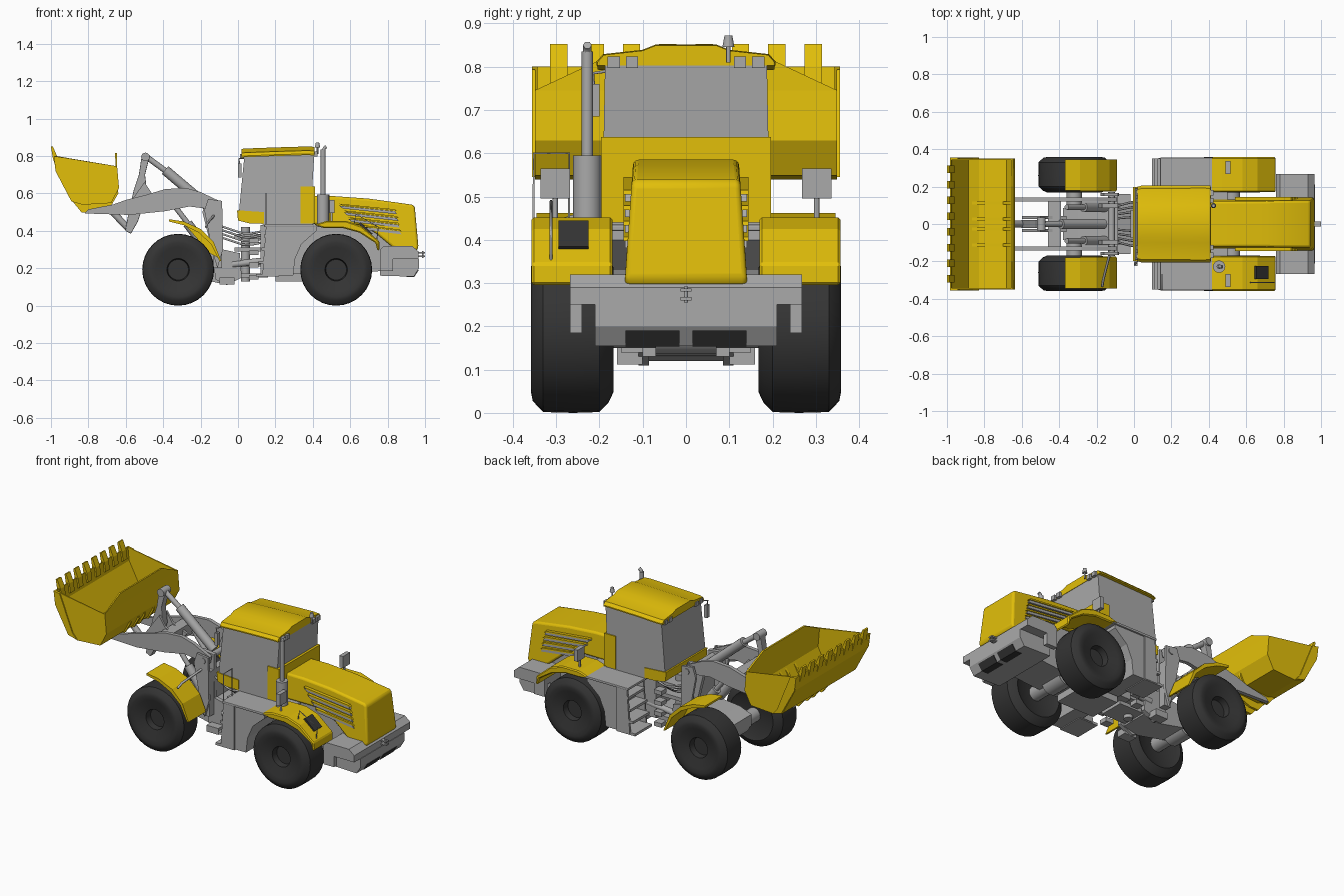
import bpy, bmesh, math
from mathutils import Vector

if "Cube" in bpy.data.objects:
    bpy.data.objects.remove(bpy.data.objects["Cube"])


def material(name, rgb):
    m = bpy.data.materials.new(name)
    m.diffuse_color = (*rgb, 1)
    m.use_nodes = True
    m.node_tree.nodes["Principled BSDF"].inputs["Base Color"].default_value = m.diffuse_color
    return m


YELLOW = material("yellow_paint", (0.76, 0.52, 0.003))
DARK = material("dark_rubber", (0.035, 0.035, 0.035))
GREY = material("grey_paint", (0.4, 0.4, 0.4))


def finish(name, bm, mat=None, mirror=False, bevel=0, smooth=False, thick=0, segs=2):
    bmesh.ops.recalc_face_normals(bm, faces=bm.faces)
    me = bpy.data.meshes.new(name)
    bm.to_mesh(me)
    bm.free()
    ob = bpy.data.objects.new(name, me)
    bpy.context.collection.objects.link(ob)
    me.materials.append(mat or GREY)
    if thick:
        s = ob.modifiers.new("solid", 'SOLIDIFY')
        s.thickness, s.offset = thick, 0
    if bevel:
        b = ob.modifiers.new("bevel", 'BEVEL')
        b.width, b.segments, b.limit_method = bevel, segs, 'ANGLE'
    if mirror:
        ob.modifiers.new("mirror", 'MIRROR').use_axis = (False, True, False)
    if smooth:
        bpy.context.view_layer.objects.active = ob
        ob.select_set(True)
        bpy.ops.object.shade_smooth_by_angle(angle=math.radians(35))
        ob.select_set(False)
    return ob


def prism(name, pts, y0, y1, mat=None, taper=None, **kw):
    """Extrude an x-z profile from y0 to y1; taper(x, z) scales y."""
    bm = bmesh.new()
    f = taper or (lambda x, z: 1)
    a, b = [[bm.verts.new((x, y * f(x, z), z)) for x, z in pts] for y in (y0, y1)]
    bm.faces.new(a)
    bm.faces.new(b)
    for i in range(len(pts)):
        j = (i + 1) % len(pts)
        bm.faces.new((a[i], a[j], b[j], b[i]))
    return finish(name, bm, mat, **kw)


def box(name, x0, x1, y0, y1, z0, z1, mat=None, **kw):
    return prism(name, [(x0, z0), (x1, z0), (x1, z1), (x0, z1)], y0, y1, mat, **kw)


def rod(name, p, q, r, mat=None, r2=None, n=16, mirror=False):
    p, q = Vector(p), Vector(q)
    bm = bmesh.new()
    bmesh.ops.create_cone(bm, cap_ends=True, segments=n, radius1=r,
                          radius2=r if r2 is None else r2, depth=(q - p).length)
    bm.transform((q - p).to_track_quat('Z', 'Y').to_matrix().to_4x4())
    bmesh.ops.translate(bm, vec=(p + q) / 2, verts=bm.verts)
    return finish(name, bm, mat, mirror=mirror, smooth=True)


def pipe(name, pts, r, mat=None, smooth_path=False):
    cu = bpy.data.curves.new(name, 'CURVE')
    cu.dimensions, cu.bevel_depth, cu.bevel_resolution, cu.use_fill_caps = '3D', r, 1, True
    s = cu.splines.new('NURBS' if smooth_path else 'POLY')
    s.points.add(len(pts) - 1)
    for sp, p in zip(s.points, pts):
        sp.co = (*p, 1)
    if smooth_path:
        s.use_endpoint_u, s.order_u = True, 3
    ob = bpy.data.objects.new(name, cu)
    bpy.context.collection.objects.link(ob)
    cu.materials.append(mat or GREY)


# Wheels: lathed tyre with recessed hub
def wheel(name, cx, n=32):
    prof = [(0, .20), (.12, .18), (.145, .168), (.17, .18), (.19, .20), (.192, .26), (.19, .33),
            (.165, .354), (.145, .358), (.12, .352), (.06, .337), (.055, .30), (0, .30)]
    bm = bmesh.new()
    vs = [bm.verts.new((cx + r, y, .192)) for r, y in prof]
    es = [bm.edges.new(e) for e in zip(vs, vs[1:])]
    bmesh.ops.spin(bm, geom=vs + es, cent=(cx, 0, .192), axis=(0, 1, 0),
                   angle=math.tau, steps=n, use_merge=True)
    bmesh.ops.remove_doubles(bm, verts=bm.verts, dist=1e-4)
    finish(name, bm, DARK, mirror=True, smooth=True)
    rod(name + "_axle", (cx, -.21, .192), (cx, .21, .192), .042)
    rod(name + "_differential", (cx, -.07, .192), (cx, .07, .192), .06)


wheel("front_wheel", -.32)
wheel("rear_wheel", .525)

# Bucket: bent sheet, side plates, spill guard and teeth
bm = bmesh.new()
shell = [(-.98, .80), (-.972, .72), (-.888, .56), (-.83, .543), (-.68, .552), (-.64, .63), (-.65, .745)]
L, R = [[bm.verts.new((x, y, z)) for x, z in shell] for y in (-.346, .346)]
for i in range(len(shell) - 1):
    bm.faces.new((L[i], L[i + 1], R[i + 1], R[i]))
bm.faces.new(L)
bm.faces.new(R)
guard = [bm.verts.new((-.653, y, .815)) for y in (-.2, .2)]
bm.faces.new((L[-1], guard[0], guard[1], R[-1]))
finish("bucket", bm, YELLOW, thick=.01)
prism("bucket_side_wear_plate", [(-.985, .8), (-.945, .793), (-.86, .58), (-.83, .545), (-.888, .56), (-.975, .72)],
      .343, .356, YELLOW, mirror=True)
for i in range(4):
    y = .042 + i * .084
    prism("bucket_tooth", [(-.975, .74), (-.96, .745), (-.968, .80), (-.99, .852), (-1, .85), (-.99, .79)],
          y - .02, y + .02, YELLOW, mirror=True)
for y in (.02, .105):
    prism("bucket_hinge", [(-.885, .558), (-.7, .555), (-.642, .63), (-.64, .6), (-.675, .54), (-.78, .5), (-.835, .497)],
          y, y + .014, YELLOW, mirror=True)

# Loader arms, bell crank, link and hydraulics
prism("loader_arm", [(-.8, .515), (-.67, .54), (-.6, .565), (-.5, .59), (-.39, .623), (-.28, .63), (-.2, .607),
                     (-.09, .555), (-.1, .51), (-.26, .53), (-.39, .505), (-.58, .485), (-.82, .493)],
      .119, .142, mirror=True)
box("arm_crossbeam", -.46, -.39, -.12, .12, .52, .59)
prism("crossbeam_bracket", [(-.6, .52), (-.5, .66), (-.46, .6), (-.36, .56), (-.4, .52)], .028, .042, mirror=True)
prism("bell_crank", [(-.515, .8), (-.495, .815), (-.472, .8), (-.497, .7), (-.485, .6), (-.535, .45), (-.572, .385),
                     (-.603, .4), (-.585, .5), (-.557, .62), (-.53, .7)], -.022, .022, bevel=.004)
rod("bucket_link", (-.585, .0, .412), (-.7, 0, .53), .018)
rod("tilt_cylinder", (-.39, 0, .725), (-.16, 0, .53), .027)
rod("tilt_piston", (-.495, 0, .80), (-.38, 0, .715), .015)
rod("crank_pin", (-.495, -.035, .795), (-.495, .035, .795), .023)
rod("lift_cylinder", (-.27, .09, .44), (-.12, .09, .24), .026, mirror=True)
rod("lift_piston", (-.36, .09, .56), (-.26, .09, .43), .014, mirror=True)
rod("arm_pivot_pin", (-.12, -.17, .535), (-.12, .17, .535), .018)

# Front frame and arm tower
prism("arm_tower", [(-.19, .50), (-.17, .57), (-.085, .56), (-.08, .3), (.01, .28), (.02, .15), (-.06, .11),
                    (-.12, .14), (-.14, .3)], .085, .11, mirror=True)
prism("tower_outer_plate", [(-.18, .51), (-.16, .57), (-.085, .56), (-.08, .3), (-.11, .2), (-.14, .3)],
      .15, .165, mirror=True)
box("tower_back", -.13, -.085, -.15, .15, .2, .47)
prism("front_frame", [(-.38, .18), (-.38, .25), (-.3, .28), (-.1, .3), (.0, .26), (.0, .14), (-.1, .12)], -.085, .085)
box("front_bottom_guard", -.1, -.02, .10, .16, .112, .15, mirror=True)

# Front fenders
prism("front_fender", [(-.37, .45), (-.37, .462), (-.29, .45), (-.2, .41), (-.13, .34), (-.09, .24), (-.1, .24),
                       (-.145, .33), (-.21, .39), (-.29, .43)], .18, .345, YELLOW, mirror=True)
prism("fender_inner_skirt", [(-.29, .44), (-.2, .4), (-.13, .33), (-.095, .25), (-.15, .28), (-.22, .36)],
      .175, .185, YELLOW, mirror=True)
pipe("fender_grab_bar", [(-.13, -.16, .48), (-.165, -.3, .44), (-.17, -.335, .42)], .007)

# Articulation joint, rear frame and hoses
for z in (.15, .21, .29, .36):
    box("articulation_plate", -.02, .16, -.075, .075, z, z + .022)
rod("articulation_pin", (.04, 0, .13), (.04, 0, .42), .025)
rod("steering_cylinder", (-.03, .1, .22), (.22, .1, .25), .018, mirror=True)
prism("rear_frame", [(.12, .17), (.12, .43), (.8, .43), (.92, .32), (.92, .2), (.6, .17)], -.115, .115)
box("belly_pan", .2, .45, -.1, .1, .13, .17)
for i in range(4):
    for s in (-1, 1):
        y, z = s * (.03 + .022 * i), .345 + .02 * i
        pipe("hydraulic_hose", [(-.09, y, z + .02), (-.03, y * 1.2, z), (.06, y * 1.3, z - .03), (.15, y, z)],
             .006, None, True)
    box("joint_clamp", .06, .11, .1, .15, .14 + .065 * i, .165 + .065 * i, mirror=True)

# Side tanks with boarding steps and platform
prism("side_tank", [(.2, .16), (.295, .16), (.305, .25), (.34, .33), (.42, .40), (.42, .425), (.2, .425)],
      .11, .345, mirror=True)
prism("step_side_wall", [(.13, .16), (.22, .16), (.22, .43), (.15, .43)], .338, .352, mirror=True)
prism("step_inner_wall", [(.13, .16), (.22, .16), (.22, .43), (.15, .43)], .185, .195, mirror=True)
for i in range(4):
    box("boarding_step", .095 + .015 * i, .22, .19, .35, .155 + .07 * i, .17 + .07 * i, mirror=True)
box("side_platform", .14, .5, .11, .355, .42, .435, mirror=True, bevel=.004)

# Rear fenders
prism("rear_fender", [(.4, .43), (.47, .452), (.58, .452), (.66, .425), (.755, .345), (.757, .295), (.745, .295),
                      (.735, .335), (.65, .39), (.56, .415), (.46, .415)], .17, .357, YELLOW, mirror=True,
      bevel=.014, segs=1)
prism("fender_light", [(.645, .437), (.655, .445), (.72, .385), (.71, .375)], -.295, -.225, DARK)
pipe("fender_rail", [(.74, -.312, .33), (.75, -.312, .42), (.63, -.312, .49), (.62, -.312, .43)], .003)
box("rear_mirror", .49, .515, .268, .336, .495, .565, mirror=True)
rod("rear_mirror_post", (.5, .302, .43), (.5, .302, .5), .006, mirror=True)

# Cab with yellow trim and crowned roof
narrow = lambda x, z: 1 - .03 * max(0, (z - .5) / .3)
prism("cab", [(.005, .5), (.14, .43), (.4, .43), (.395, .6), (.408, .81), (.035, .81)], -.193, .193, taper=narrow)
prism("cab_front_trim", [(-.005, .51), (.0, .455), (.06, .44), (.14, .438), (.14, .5)], -.197, .197, YELLOW)
prism("cab_rear_trim", [(.335, .44), (.412, .44), (.412, .637), (.335, .637)], -.197, .197, YELLOW)
bm = bmesh.new()
sec = [(-.205, .80), (-.205, .807), (-.19, .824), (-.1, .834), (-.07, .846), (.07, .846), (.1, .834),
       (.19, .824), (.205, .807), (.205, .80)]
rings = []
for x, s, dz in ((.018, .97, -.008), (.04, 1, -.006), (.2, 1, 0), (.37, 1.01, .005), (.41, 1, .003)):
    rings.append([bm.verts.new((x, y * s, z + dz)) for y, z in sec])
for a, b in zip(rings, rings[1:]):
    for i in range(len(sec)):
        j = (i + 1) % len(sec)
        bm.faces.new((a[i], a[j], b[j], b[i]))
bm.faces.new(rings[0])
bm.faces.new(rings[-1])
finish("cab_roof", bm, YELLOW, smooth=True)
for y in (.125, .167):
    box("rear_work_light", .405, .425, y - .014, y + .014, .797, .823, mirror=True)
    box("front_work_light", .012, .035, y - .014, y + .014, .785, .81, mirror=True)
rod("beacon_stem", (.425, .098, .81), (.425, .098, .85), .005)
rod("beacon", (.425, .098, .845), (.425, .098, .872), .014, None, .009)
box("side_mirror", .0, .02, -.225, -.2, .685, .76)
pipe("side_mirror_arm", [(.035, -.18, .79), (.005, -.215, .785), (.01, -.213, .73)], .004)
pipe("platform_rail", [(.15, -.352, .42), (.15, -.352, .6), (.15, -.27, .6), (.15, -.27, .43)], .003)

# Exhaust and air intake
rod("muffler", (.455, -.228, .435), (.455, -.228, .595), .033)
rod("exhaust_pipe", (.455, -.228, .59), (.455, -.228, .835), .013)
pipe("exhaust_tip", [(.455, -.228, .82), (.457, -.228, .842), (.472, -.228, .85)], .01, None, True)

# Engine hood with side grilles
prism("engine_hood", [(.4, .435), (.4, .585), (.52, .585), (.7, .572), (.93, .54), (.945, .53), (.965, .31), (.95, .29),
                      (.83, .31), (.74, .385), (.66, .435)], -.142, .142, YELLOW, bevel=.012, segs=3, smooth=True,
      taper=lambda x, z: 1 - .5 * max(0, z - .3))
for i in range(4):
    x, z = .54 + .025 * i, .535 - .036 * i
    slat = lambda d, h: [(x, z + d), (.84 + .008 * i, z + d - .03), (.85 + .008 * i, z + d - .03 - h), (x + .02, z + d - h)]
    prism("grille_slat", slat(0, .016), .1, .141, mirror=True)
    prism("grille_louver", slat(.01, .01), .1, .145, YELLOW, mirror=True)

# Counterweight, rear bumper and tow hitch
prism("counterweight_top", [(.76, .30), (.78, .32), (.93, .32), (.965, .29), (.965, .25), (.76, .25)], -.268, .268)
prism("counterweight_lower", [(.76, .16), (.94, .155), (.968, .2), (.968, .25), (.76, .25)], -.21, .21)
box("counterweight_side", .76, .83, .24, .268, .185, .26, mirror=True)
prism("rear_step_pad", [(.9, .153), (.942, .153), (.966, .19), (.9, .19)], .015, .14, DARK, mirror=True)
for z in (.26, .28):
    box("tow_hitch", .96, 1.0, -.013, .013, z, z + .008)
rod("tow_pin", (.988, 0, .255), (.988, 0, .292), .005)
